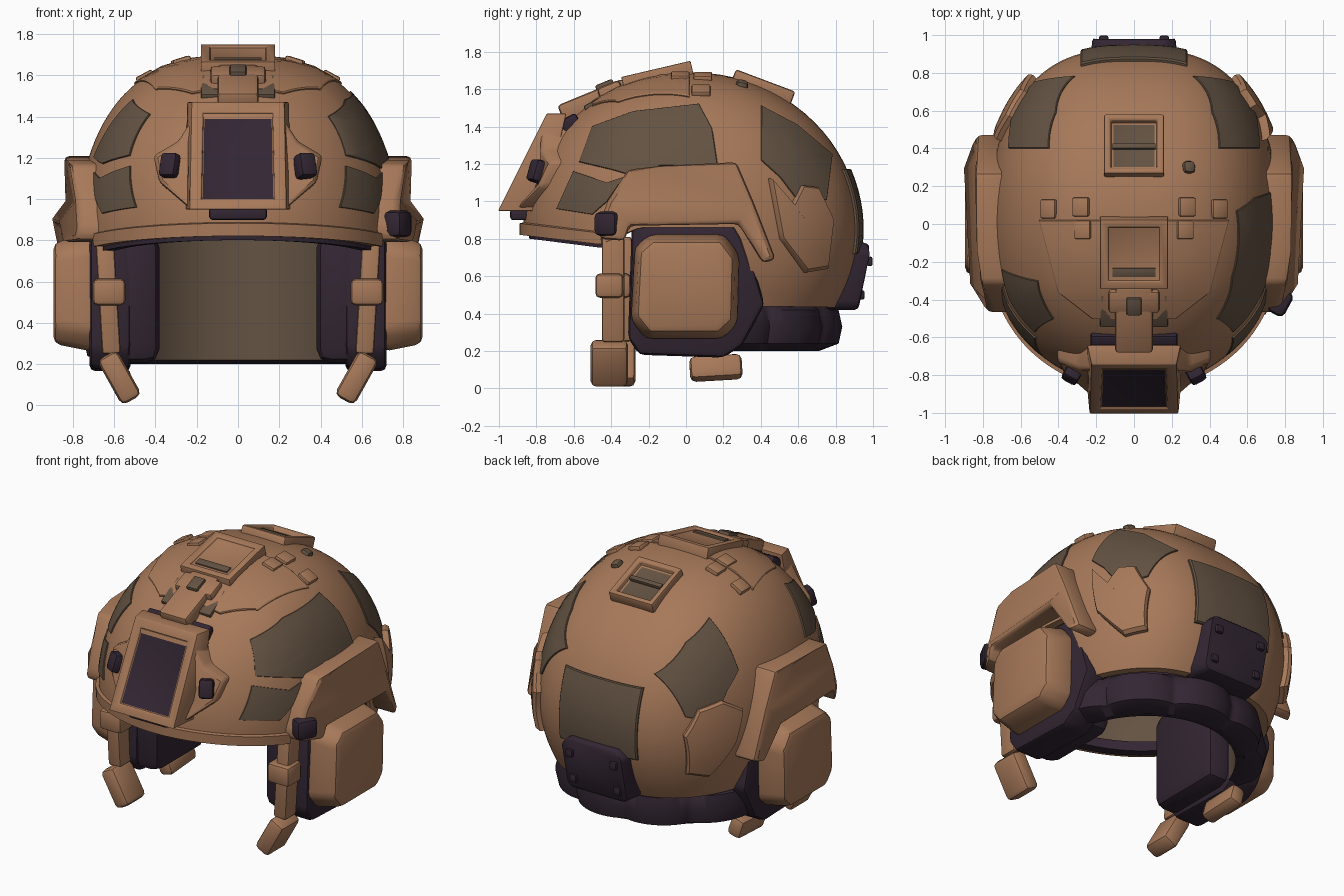
import bpy, bmesh, math
from mathutils import Vector, Matrix, Euler

if "Cube" in bpy.data.objects:
    bpy.data.objects.remove(bpy.data.objects["Cube"])

def material(name, rgb):
    m = bpy.data.materials.new(name)
    m.diffuse_color = (*rgb, 1)
    m.use_nodes = True
    m.node_tree.nodes["Principled BSDF"].inputs["Base Color"].default_value = m.diffuse_color
    return m
TAN = material("tan", (0.385, 0.19, 0.10))
OLIVE = material("olive_brown", (0.125, 0.085, 0.055))
DARK = material("dark_plum", (0.032, 0.019, 0.032))

def finish(bm, name, mats, bevel=0.0, angle=32):
    bmesh.ops.recalc_face_normals(bm, faces=bm.faces)
    if bevel:
        edges = [e for e in bm.edges if len(e.link_faces) == 2 and e.calc_face_angle(0) > 0.4]
        bmesh.ops.bevel(bm, geom=edges, offset=bevel, segments=2, profile=0.5,
                        affect='EDGES', clamp_overlap=True)
    me = bpy.data.meshes.new(name)
    bm.to_mesh(me)
    bm.free()
    for m in mats:
        me.materials.append(m)
    me.polygons.foreach_set("use_smooth", [True] * len(me.polygons))
    me.set_sharp_from_angle(angle=math.radians(angle))
    ob = bpy.data.objects.new(name, me)
    bpy.context.collection.objects.link(ob)
    return ob

# ---- helmet surface: dome with full flanks, a narrower front and a tapering skirt ----
A, B, C, CY, CZ = 0.775, 0.90, 0.84, 0.03, 0.85
def rad2(z):
    return 1 - ((z - CZ) / C) ** 2 if z > CZ else (1 - 0.75 * (z - CZ) ** 2) ** 2
def power(y):
    return 2.1 + 0.7 * min(1, max(0, (y + .85) / .5))
def push(p, off):
    k = power(p.y)
    n = Vector((math.copysign(k * (abs(p.x) / A) ** (k - 1) / A, p.x),
                2 * (p.y - CY) / B**2, 2 * max(p.z - CZ, 0) / C**2))
    return p + n.normalized() * off
def around(az, z, off=0):
    r = math.sqrt(max(rad2(z), 0))
    y, c = CY + B * r * math.sin(az), math.cos(az)
    return push(Vector((math.copysign(A * abs(r * c) ** (2 / power(y)), c), y, z)), off)
def on_side(s):
    return lambda y, z: Vector((s * A * max(rad2(z) - ((y - CY) / B) ** 2, 0) ** (1 / power(y)), y, z))
def on_back(x, z):
    return Vector((x, CY + B * math.sqrt(max(rad2(z) - (abs(x) / A) ** 2.8, 0)), z))
def on_top(x, y):
    return Vector((x, y, CZ + C * math.sqrt(max(1 - (abs(x) / A) ** power(y) - ((y - CY) / B) ** 2, 0))))
RIM = [(-2, .83), (-.9, .83), (-.45, .775), (-.25, .86), (.27, .86), (.43, .44), (2, .42)]
def rim(az):
    y = CY + B * math.sin(az)
    for (a, za), (b, zb) in zip(RIM, RIM[1:]):
        if y <= b:
            return za + (zb - za) * (y - a) / (b - a)

def grid(bm, rows, closed=False, mat=lambda i, j: 0):
    vs = [[bm.verts.new(p) for p in r] for r in rows]
    m = len(vs[0])
    for i in range(len(vs) - 1):
        for j in range(m if closed else m - 1):
            f = bm.faces.new((vs[i][j], vs[i][(j + 1) % m], vs[i + 1][(j + 1) % m], vs[i + 1][j]))
            f.material_index = mat(i, j)
    return vs

# shell: outer skin, rim edge, inner skin
N, K = 160, 26
bm = bmesh.new()
def ring(t, off):
    out = []
    for j in range(N):
        az = 2 * math.pi * (j + .5) / N
        e0 = math.asin((rim(az) - CZ) / C)
        out.append(around(az, CZ + C * math.sin(e0 + (math.pi / 2 - e0) * t), off))
    return out
ts = [k / K * 0.99 for k in range(K + 1)]
rows = [ring(t, 0) for t in reversed(ts)] + [ring(t, -0.05) for t in ts]
vs = grid(bm, rows, True, lambda i, j: 1 if i > K else 0)
bm.faces.new(vs[0])
bm.faces.new(vs[-1]).material_index = 1
finish(bm, "helmet_shell", [TAN, OLIVE])

# brow trim and the dark pad strip beneath it
for name, mat, lo, hi, o1, o2 in (("brow_trim", TAN, -.005, .07, -.03, .02),
                                  ("brow_pad", DARK, -.025, .04, -.09, -.03)):
    bm = bmesh.new()
    rows = []
    for j in range(49):
        az = math.radians(212 + 116 * j / 48)
        z = rim(az)
        rows.append([around(az, z + lo, o1), around(az, z + lo, o2),
                     around(az, z + hi * .8, o2), around(az, z + hi, o1)])
    vs = grid(bm, rows, True)
    bm.faces.new(vs[0]); bm.faces.new(vs[-1])
    finish(bm, name, [mat])

def patch(name, poly, proj, mat, thick):
    """Star-shaped outline laid over the helmet surface as a raised plate."""
    n = 8
    pts = []
    for a, b in zip(poly, poly[1:] + poly[:1]):
        pts += [Vector(a).lerp(Vector(b), i / n) for i in range(n)]
    c = sum((Vector(p) for p in poly), Vector((0, 0))) / len(poly)
    edge = 1 - min(thick, .04) * 1.6
    bm = bmesh.new()
    rows = []
    for t, off in ((.02, thick), (.25, thick), (.5, thick), (.75, thick), (edge, thick),
                   (1, thick * .6), (1, -.02)):
        rows.append([push(proj(*c.lerp(p, t)), off) for p in pts])
    vs = grid(bm, rows, True)
    bm.faces.new(vs[0])
    finish(bm, name, [mat])

# fabric patches
front_right = [(-.5, 1.4), (-.28, 1.48), (.07, 1.52), (.14, 1.39), (.17, 1.19), (-.14, 1.19),
               (-.26, 1.13), (-.4, 1.17), (-.57, 1.21)]
front_left = [(-.5, 1.41), (-.3, 1.48), (-.24, 1.2), (-.4, 1.17), (-.57, 1.21)]
low = [(-.6, 1.16), (-.42, 1.1), (-.33, 1.13), (-.42, 1.0), (-.5, .93), (-.69, .96)]
rear = [(.4, 1.51), (.59, 1.41), (.78, 1.25), (.75, 1.01), (.63, .96), (.5, 1.13), (.4, 1.22)]
flap = [(.44, 1.12), (.56, .98), (.61, 1.08), (.69, 1.07), (.77, .9), (.74, .64), (.63, .62), (.5, .8)]
flap_left = [(.44, 1.0), (.56, 1.08), (.69, 1.05), (.77, .9), (.74, .64), (.63, .6), (.5, .8)]
for s, tag, front, fl in ((1, "right", front_right, flap), (-1, "left", front_left, flap_left)):
    patch("front_patch_" + tag, front, on_side(s), OLIVE, .008)
    patch("lower_patch_" + tag, low, on_side(s), OLIVE, .008)
    patch("rear_patch_" + tag, rear, on_side(s), OLIVE, .008)
    patch("rear_flap_" + tag, fl, on_side(s), TAN, .045)
patch("back_patch", [(-.28, .72), (.28, .72), (.28, 1.17), (-.28, 1.17)], on_back, OLIVE, .02)
patch("crown_panel", [(-.5, .02), (.5, .02), (.4, -.36), (.22, -.5), (-.22, -.5), (-.4, -.36)],
      on_top, TAN, .01)

def prism(name, poly, lo, hi, mats, bevel=.02, inset=None):
    bm = bmesh.new()
    a = [bm.verts.new(lo(*p)) for p in poly]
    b = [bm.verts.new(hi(*p)) for p in poly]
    bm.faces.new(a)
    cap = bm.faces.new(b)
    for i in range(len(poly)):
        j = (i + 1) % len(poly)
        bm.faces.new((a[i], a[j], b[j], b[i]))
    bmesh.ops.recalc_face_normals(bm, faces=bm.faces)
    if inset:  # recessed window in the outer cap
        bmesh.ops.inset_individual(bm, faces=[cap], thickness=inset[0])
        bmesh.ops.inset_individual(bm, faces=[cap], thickness=.003, depth=-inset[1])
        cap.material_index = len(mats) - 1
    return finish(bm, name, mats, bevel)

def box(name, loc, size, mats, rot=(0, 0, 0), bevel=.015, inset=None):
    x, y, z = (v / 2 for v in size)
    m = Matrix.Translation(loc) @ Euler(rot).to_matrix().to_4x4()
    return prism(name, [(-x, -y), (x, -y), (x, y), (-x, y)], lambda u, v: m @ Vector((u, v, -z)),
                 lambda u, v: m @ Vector((u, v, z)), mats, bevel, inset)

# side rails, ear cups, pads and straps
rail = [(-.47, .86), (-.42, 1.0), (-.31, 1.17), (-.14, 1.19), (.27, 1.21), (.36, 1.0), (.48, .69),
        (.41, .67), (.28, .88), (-.3, .87), (-.33, .79), (-.46, .8)]
cup = [(-.3, .36), (-.22, .26), (.2, .26), (.28, .34), (.29, .72), (.21, .83), (-.2, .83), (-.28, .76)]
back_plate = [(-.31, .27), (-.25, .18), (.2, .165), (.3, .23), (.42, .45), (.3, .87), (-.29, .87)]
for s, tag in ((1, "right"), (-1, "left")):
    def rail_out(y, z):
        return Vector((s * (.9 - .16 * (z - .85) - .6 * max(0, -.25 - y) - .5 * max(0, y - .28)), y, z))
    prism("side_rail_" + tag, rail, lambda y, z: Vector((s * (.66 - .5 * max(0, -.25 - y)), y, z)),
          rail_out, [TAN], .025)
    prism("ear_cup_" + tag, cup, lambda y, z: Vector((s * .70, y, z)),
          lambda y, z: Vector((s * .895, y * .88, .54 + (z - .54) * .86)), [TAN], .035)
    prism("ear_seal_" + tag, back_plate, lambda y, z: Vector((s * .52, y, z)),
          lambda y, z: Vector((s * .72, y, z)), [DARK], .03)
    box("cheek_pad_" + tag, (s * .51, -.02, .52), (.26, .54, .63), [DARK], bevel=.07)
    dy = -.39 if s > 0 else -.35
    box("strap_" + tag, (s * .63, dy, .53), (.09, .12, .56), [TAN], (0, s * .06, 0))
    box("strap_clip_" + tag, (s * .625, dy - .02, .55), (.16, .15, .13), [TAN], bevel=.025)
    box("strap_end_" + tag, (s * .575, dy - .02, .135), (.11, .2, .25), [TAN], (0, s * .51, 0), .03)
box("rear_strap_end_left", (-.56, .16, .11), (.1, .28, .13), [TAN], (.06, -.3, 0), .03)
box("rail_button", (.775, -.415, .88), (.1, .14, .13), [DARK], (0, 0, -.5), .03)

# padded liner: dark lobed band round the back, olive on the inside
bm = bmesh.new()
section = [(-.11, .86), (-.02, .84), (-.02, .46), (.02, .42), (.04, .33), (.02, .24), (-.05, .2), (-.11, .22)]
rows = []
M = 144
for i in range(M + 1):
    az = math.radians(-18 + 216 * i / M)
    lobe = .05 * abs(math.sin(az * 5.5)) ** .6 - .01
    rows.append([Vector(((.67 + o + (lobe if o > 0 else 0)) * math.cos(az),
                         CY + (.73 + o + (lobe if o > 0 else 0)) * math.sin(az), z)) for o, z in section])
vs = grid(bm, rows, True, lambda i, j: 1 if j == len(section) - 1 else 0)
bm.faces.new(vs[0]); bm.faces.new(vs[-1])
finish(bm, "padded_liner", [DARK, OLIVE], angle=45)

# front mount: wings behind, framed window in front
half = [(.2, 1.42), (.29, 1.28), (.41, 1.21), (.38, 1.08), (.24, .96)]
wings = half + [(-x, z) for x, z in reversed(half)]
prism("mount_wings", wings, lambda x, z: Vector((x, -.58, z)),
      lambda x, z: Vector((x, -.92 + .35 * (z - 1) + .6 * (abs(x) - .2), z)), [TAN], .02)
prism("mount_frame", [(-.235, .95), (.235, .95), (.225, 1.47), (-.225, 1.47)],
      lambda x, z: Vector((x * 1.1, -.64 - (.12 if z < 1 else 0), z)),
      lambda x, z: Vector((x, -1 + (z - .96) * .5, z)), [TAN, DARK], .012, (.078, .012))
for s, tag in ((1, "right"), (-1, "left")):
    box("mount_button_" + tag, (s * .325, -.79, 1.16), (.09, .09, .12), [DARK], (-.3, 0, s * .5), .02)
box("mount_latch", (0, -.89, .93), (.28, .1, .06), [DARK])
box("mount_hinge", (0, -.62, 1.42), (.46, .1, .07), [DARK], (.5, 0, 0))

# arm running up over the crown
box("arm_underplate", (0, -.45, 1.535), (.36, .2, .05), [OLIVE], (.5, 0, 0), .01)
box("arm", (0, -.49, 1.53), (.2, .38, .12), [TAN], (.39, 0, 0), .02)
box("arm_bracket", (0, -.40, 1.58), (.27, .13, .1), [TAN], (.39, 0, 0), .02)
box("arm_catch", (0, -.43, 1.61), (.08, .1, .06), [OLIVE], (.39, 0, 0), .01)
box("crown_block", (0, -.15, 1.66), (.36, .38, .1), [TAN], (.23, 0, 0), .025, (.06, .012))
box("crown_slot", (0, -.255, 1.668), (.23, .05, .03), [OLIVE], (.23, 0, 0), .004)
box("rear_crown_frame", (0, .41, 1.605), (.32, .34, .09), [TAN, OLIVE], (-.36, 0, 0), .014, (.05, .035))
box("rear_crown_bar", (0, .41, 1.623), (.23, .03, .03), [OLIVE], (-.36, 0, 0), .004)

# small studs on the crown
for s in (1, -1):
    for x, y in ((.28, .09), (.45, .08), (.27, -.03)):
        box("crown_stud", on_top(s * x, y), (.09, .1, .04), [TAN], (0, s * x * 1.1, 0), .01)
box("crown_knob", on_top(.29, .3), (.065, .065, .05), [OLIVE], (-.25, .3, 0), .02)

# battery box at the back with corner bolts
prism("back_box", [(-.23, .45), (-.2, .42), (.2, .42), (.23, .45), (.23, .73), (.18, .78), (-.18, .78), (-.23, .73)],
      lambda x, z: Vector((x * 1.08, .74, z)),
      lambda x, z: Vector((x * .95, .92 + .24 * (min(z, .73) - .42) - .5 * max(0, z - .73), z)),
      [DARK], .02)
for x in (-.16, .16):
    for z in (.5, .68):
        box("back_box_bolt", (x, .92 + .24 * (z - .42), z), (.05, .03, .05), [DARK], bevel=.01)
